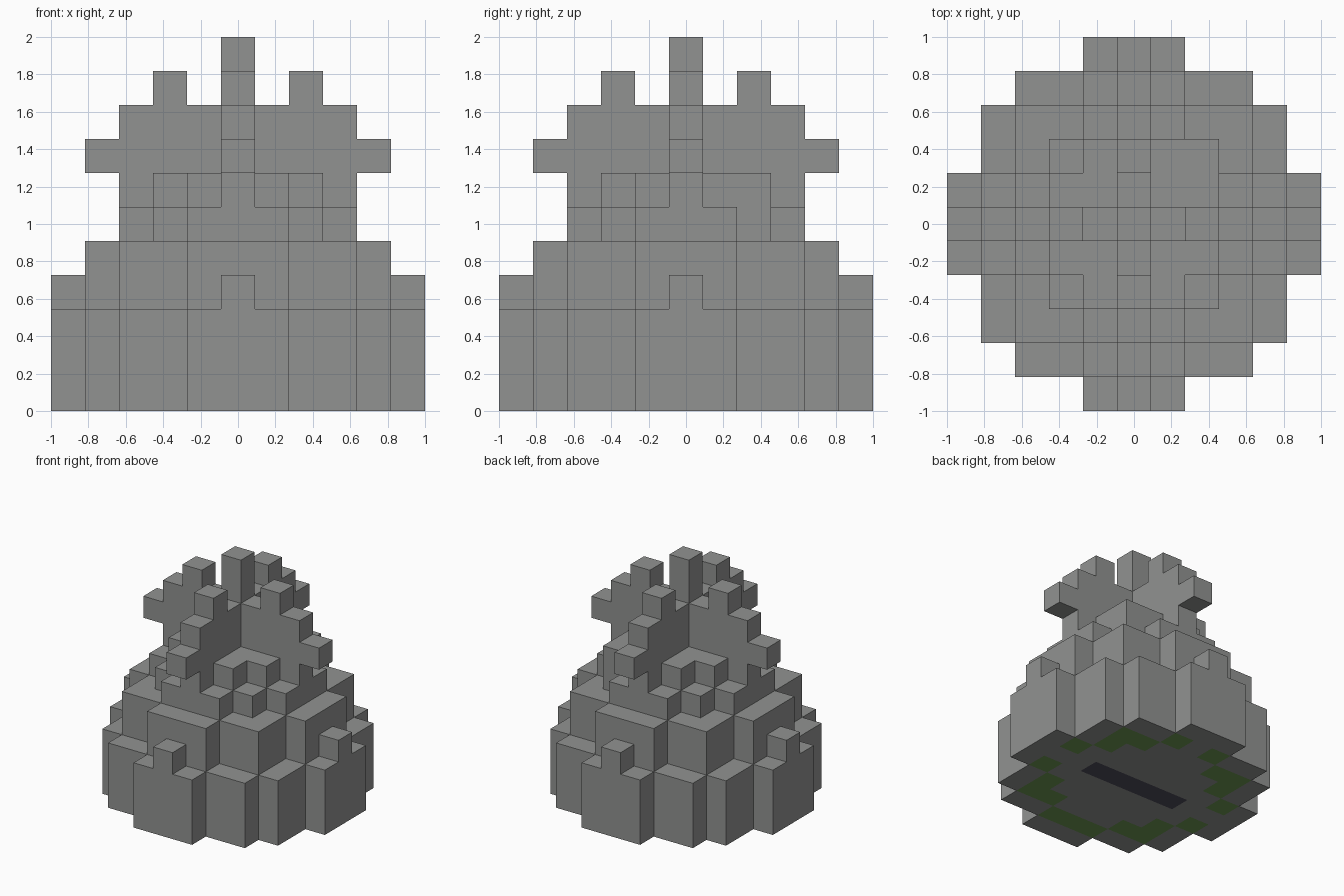
import bpy, bmesh
from mathutils import Vector

cube = bpy.data.objects.get("Cube")
if cube:
    bpy.data.objects.remove(cube, do_unlink=True)

U = 2 / 11  # edge length of one block


def material(name, rgb):
    m = bpy.data.materials.new(name)
    m.use_nodes = True
    m.diffuse_color = (*rgb, 1)
    m.node_tree.nodes["Principled BSDF"].inputs["Base Color"].default_value = (*rgb, 1)
    return m


MATS = [material("stone_grey", (0.285, 0.29, 0.285)),
        material("moss_green", (0.155, 0.31, 0.085)),
        material("dark_slate", (0.077, 0.073, 0.105))]


def disc(half_widths, levels):
    """Stepped round slab: half_widths[d] is the half width of the row d blocks from centre."""
    n = len(half_widths) - 1
    return {(x, y, z) for y in range(-n, n + 1) for z in levels
            for x in range(-half_widths[abs(y)], half_widths[abs(y)] + 1)}


# Stepped body, with a small bump in the middle of each side
lower_tier = disc([5, 5, 4, 4, 3, 1], range(3))
lower_tier |= {(5, 0, 3), (-5, 0, 3), (0, 5, 3), (0, -5, 3)}
upper_tier = disc([4, 4, 3, 3, 1], range(3, 5))
collar = disc([3, 3, 2, 1], [5]) | disc([2, 2, 1], [6]) | {(2, 2, 6)}

# Two crossed, jagged upright fins
fin_rows = {5: range(-3, 4), 6: range(-3, 4), 7: range(-4, 5),
            8: range(-3, 4), 9: (-2, 0, 2), 10: (0,)}
crossed_fins = {c for z, row in fin_rows.items() for r in row
                for c in ((r, 0, z), (0, r, z))} - collar

parts = {"lower_tier": lower_tier, "upper_tier": upper_tier,
         "collar": collar, "crossed_fins": crossed_fins}
solid = set().union(*parts.values())


def underside_material(x, y):
    """Slot in the centre, broken ring of green around it."""
    if y == 0 and abs(x) <= 2:
        return 2
    near, far = sorted((abs(x), abs(y)))
    corner = far == 3 and near >= 2
    side = far == 4 and near == 1
    return 1 if corner or side or (x, y) == (0, -4) else 0


def build(name, cells):
    bm = bmesh.new()
    for cell in sorted(cells):
        centre = Vector(cell) + Vector((0, 0, 0.5))
        for axis in range(3):
            for sign in (-1, 1):
                n = Vector((0, 0, 0))
                n[axis] = sign
                if tuple(int(a + b) for a, b in zip(cell, n)) in solid:
                    continue
                a = Vector((0, 0, 0))
                a[(axis + 1) % 3] = 0.5
                b = n.cross(a)
                mid = centre + n * 0.5
                face = bm.faces.new([bm.verts.new((mid + o) * U)
                                     for o in (-a - b, a - b, a + b, b - a)])
                if axis == 2 and sign < 0 and cell[2] == 0:
                    face.material_index = underside_material(cell[0], cell[1])
    bmesh.ops.remove_doubles(bm, verts=bm.verts, dist=0.001)
    mesh = bpy.data.meshes.new(name)
    bm.to_mesh(mesh)
    bm.free()
    for m in MATS:
        mesh.materials.append(m)
    bpy.context.collection.objects.link(bpy.data.objects.new(name, mesh))


for part_name, part_cells in parts.items():
    build(part_name, part_cells)
